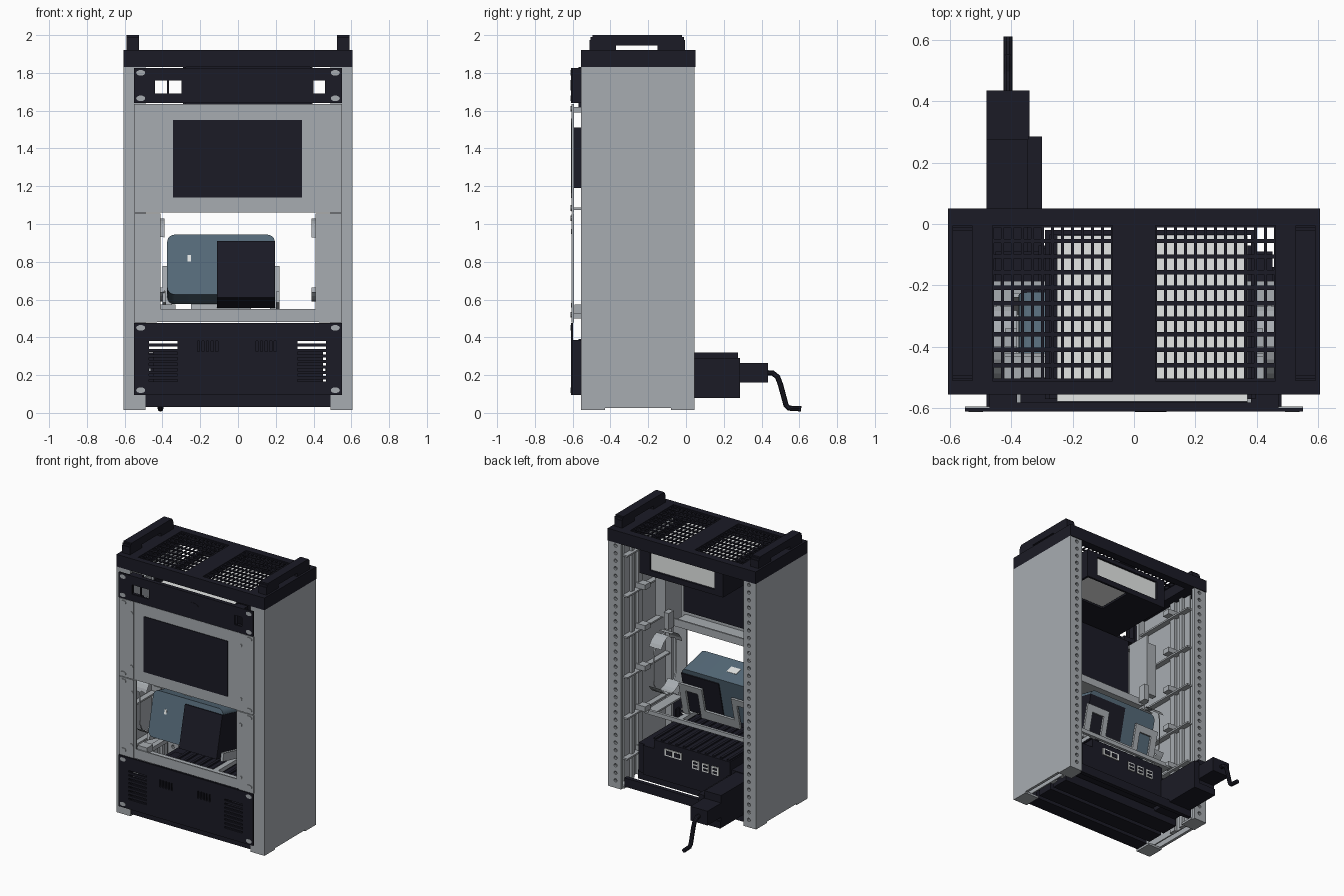
import bpy, bmesh
from math import radians
from mathutils import Matrix

cube = bpy.data.objects.get("Cube")
if cube:
    bpy.data.objects.remove(cube, do_unlink=True)


def material(name, rgb):
    m = bpy.data.materials.new(name)
    m.use_nodes = True
    m.diffuse_color = (*rgb, 1)
    m.node_tree.nodes["Principled BSDF"].inputs["Base Color"].default_value = (*rgb, 1)
    return m


DARK = material("dark navy", (0.011, 0.011, 0.019))
GREY = material("panel grey", (0.39, 0.415, 0.44))
BLUE = material("slate blue", (0.092, 0.145, 0.192))
LIGHT = material("pale grey", (0.8, 0.82, 0.81))


def add_box(bm, x0, x1, y0, y1, z0, z1):
    mat = Matrix.Translation(((x0 + x1) / 2, (y0 + y1) / 2, (z0 + z1) / 2))
    mat = mat @ Matrix.Diagonal((abs(x1 - x0), y1 - y0, z1 - z0, 1))
    bmesh.ops.create_cube(bm, size=1, matrix=mat)


def add_disc(bm, axis, centre, radius, depth, stretch=1, sides=16):
    """Cylinder along x or y, optionally stretched."""
    turn = Matrix.Rotation(radians(90), 4, "Y" if axis == "x" else "X")
    mat = Matrix.Translation(centre) @ turn @ Matrix.Diagonal((stretch, 1, 1, 1))
    bmesh.ops.create_cone(bm, cap_ends=True, segments=sides, radius1=radius,
                          radius2=radius, depth=depth, matrix=mat)


def finish(name, bm, mat):
    mesh = bpy.data.meshes.new(name)
    bm.to_mesh(mesh)
    bm.free()
    mesh.materials.append(mat)
    obj = bpy.data.objects.new(name, mesh)
    bpy.context.collection.objects.link(obj)
    return obj


def boxes(name, mat, *bounds):
    bm = bmesh.new()
    for b in bounds:
        add_box(bm, *b)
    return finish(name, bm, mat)


def cut(obj, bm, mat):
    """Subtract the shapes in bm, then drop the cutter."""
    cutter = finish("cutter", bm, mat)
    cutter.hide_render = True
    mod = obj.modifiers.new("cut", "BOOLEAN")
    mod.operation, mod.object, mod.solver = "DIFFERENCE", cutter, "EXACT"
    deps = bpy.context.evaluated_depsgraph_get()
    mesh = bpy.data.meshes.new_from_object(obj.evaluated_get(deps))
    obj.modifiers.clear()
    obj.data = mesh
    bpy.data.objects.remove(cutter, do_unlink=True)


def mirrored(b):
    return (-b[1], -b[0], *b[2:])


# Side panels: outer wall, inner wall, flanges, feet and brackets
for side, s in (("left", 1), ("right", -1)):
    flip = (lambda b: b) if s > 0 else mirrored
    parts = [(.585, .605, -.53, .02, .025, 1.83), (.49, .605, -.555, -.53, .015, 1.83),
             (.49, .605, -.53, -.43, .015, .03), (.49, .605, -.08, .02, .015, .03),
             (.54, .55, -.53, -.05, .03, 1.83), (.52, .54, -.24, -.19, .03, 1.83),
             (.52, .54, -.14, -.11, .03, 1.83)]
    for i in range(6):
        z = .2 + i * .3
        parts += [(.50, .54, -.53, -.03, z, z + .012), (.46, .54, -.24, -.18, z + .012, z + .05)]
    boxes(side + "_side_panel", GREY, *map(flip, parts))
    flange = boxes(side + "_back_flange", GREY, flip((.50, .605, .02, .045, .015, 1.83)))
    bm = bmesh.new()
    for i in range(32):
        add_disc(bm, "y", (s * .545, .03, .07 + i * .056), .013, .1, sides=10)
    cut(flange, bm, GREY)

    # Carrying handle
    hx = flip((.525, .59))
    boxes(side + "_handle", DARK, (*hx, -.51, -.37, 1.92, 1.975), (*hx, -.15, -.005, 1.92, 1.975),
          (*hx, -.37, -.15, 1.945, 1.975), (*hx, -.505, -.01, 1.975, 1.99),
          (*hx, -.495, -.02, 1.99, 2.0))

    # Side plates of the shelf, with a long rounded opening
    plate = boxes(side + "_shelf_plate", GREY, flip((.435, .447, -.595, -.185, .49, 1.055)))
    bm = bmesh.new()
    for z in (.72, .90):
        add_disc(bm, "x", (s * .44, -.385, z), .13, .1, sides=28)
    add_box(bm, *flip((.39, .49)), -.515, -.255, .72, .90)
    bm_parts = bmesh.ops.convex_hull(bm, input=bm.verts)
    bmesh.ops.delete(bm, geom=bm_parts["geom_interior"], context="VERTS")
    cut(plate, bm, GREY)
    boxes(side + "_shelf_floor", GREY, flip((.40, .475, -.53, -.185, .50, .512)))
    boxes(side + "_screen_bracket", GREY, flip((.42, .432, -.55, -.36, 1.08, 1.61)),
          flip((.432, .50, -.40, -.36, 1.15, 1.55)), flip((.38, .42, -.40, -.34, 1.08, 1.2)),
          flip((.43, .46, -.596, -.555, 1.59, 1.62)))

# Top cap: rim and thin grilles
Y0, Y1 = -.555, .05
boxes("top_cap", DARK, (-.605, .605, Y0, Y0 + .045, 1.83, 1.92), (-.605, .605, Y1 - .055, Y1, 1.83, 1.92),
      (-.605, -.46, -.51, -.005, 1.83, 1.92), (.46, .605, -.51, -.005, 1.83, 1.92),
      (-.07, .07, -.51, -.005, 1.87, 1.92))
for name, start in (("left_grille", .07), ("right_grille", -.46)):
    bars = [(start + i * .0325 - .005, start + i * .0325 + .005, -.51, -.005, 1.908, 1.914)
            for i in range(13)]
    bars += [(start, start + .39, y - .007, y + .007, 1.908, 1.915)
             for y in (-.51 + j * .0505 for j in range(11))]
    boxes(name, DARK, *bars)

# Top unit: front plate with windows, pale box and its rear frame
plate = boxes("top_front_plate", DARK, (-.55, .55, -.61, -.598, 1.64, 1.825))
bm = bmesh.new()
for x0, x1 in ((-.44, -.375), (-.365, -.30), (.40, .46)):
    add_box(bm, x0, x1, -.7, -.5, 1.69, 1.76)
cut(plate, bm, DARK)
bm = bmesh.new()
add_disc(bm, "y", (.055, -.608, 1.735), .027, .008, stretch=1.9, sides=20)
finish("front_button", bm, DARK)
for side, flip in (("left", tuple), ("right", mirrored)):
    boxes(side + "_top_unit_block", DARK, flip((.38, .47, -.598, -.555, 1.64, 1.675)),
          flip((.38, .47, -.598, -.555, 1.79, 1.825)), flip((.463, .47, -.598, -.555, 1.675, 1.79)))
boxes("top_unit_frame", DARK, (-.38, .38, -.598, -.58, 1.64, 1.66), (-.38, .38, -.598, -.58, 1.81, 1.825),
      (-.29, -.275, -.57, -.02, 1.62, 1.83), (.38, .395, -.57, -.02, 1.62, 1.83),
      (-.29, .395, -.035, -.02, 1.62, 1.66), (-.29, .395, -.035, -.02, 1.80, 1.83),
      (-.29, -.22, -.035, -.02, 1.66, 1.80), (.31, .395, -.035, -.02, 1.66, 1.80))
boxes("top_unit_floor", DARK, (-.275, .38, -.57, -.30, 1.62, 1.635), (-.275, .03, -.30, -.035, 1.62, 1.635))
boxes("pale_module", LIGHT, (-.25, .37, -.577, -.037, 1.655, 1.805))

# Screen unit: ears, centre plate, display and its housing
boxes("screen_plate", GREY, (-.55, -.43, -.605, -.594, 1.06, 1.635), (.43, .55, -.605, -.594, 1.06, 1.635),
      (-.43, .43, -.603, -.594, 1.06, 1.635))
boxes("screen_face", DARK, (-.345, .34, -.608, -.603, 1.14, 1.55))
boxes("screen_body", DARK, (-.37, .37, -.594, -.54, 1.19, 1.51), (-.37, .37, -.54, -.50, 1.16, 1.6))
boxes("screen_ledge", GREY, (-.42, .42, -.594, -.42, 1.075, 1.088), (-.42, .42, -.432, -.42, 1.088, 1.13))

# Open shelf
boxes("shelf_front", GREY, (-.55, -.43, -.605, -.594, .478, 1.055), (.43, .55, -.605, -.594, .478, 1.055),
      (-.43, -.41, -.603, -.594, .49, 1.055), (.41, .43, -.603, -.594, .49, 1.055),
      (-.43, .43, -.603, -.594, .48, .55))
boxes("shelf_frame", GREY, (-.435, .435, -.205, -.185, .50, .53), (-.435, .435, -.594, -.53, .50, .53),
      (-.40, -.36, -.53, -.205, .50, .53), (.17, .21, -.53, -.205, .50, .53),
      (-.41, -.33, -.59, -.52, .53, .575))

# Leaning device with its dark half and cradle, built upright and tilted back
device = boxes("device_body", BLUE, (-.375, .195, -.485, -.255, .597, .922))
bm = bmesh.new()
bm.from_mesh(device.data)
corners = [e for e in bm.edges if abs(e.verts[0].co.y - e.verts[1].co.y) > .1]
bmesh.ops.bevel(bm, geom=corners, offset=.04, segments=6, profile=.5, affect="EDGES")
bm.to_mesh(device.data)
bm.free()
cover = boxes("device_dark_cover", DARK, (-.11, .197, -.495, -.248, .577, .886))
tag = boxes("device_tag", LIGHT, (-.268, -.25, -.488, -.484, .775, .81))
label = boxes("device_label", LIGHT, (-.19, -.11, -.41, -.35, .919, .924))
YC = (-.246, -.231)
cradle = boxes("device_cradle", GREY, (-.40, -.35, *YC, .56, .807), (-.35, -.21, *YC, .757, .807),
               (-.25, -.21, *YC, .62, .757), (-.25, .07, *YC, .56, .63), (.03, .07, *YC, .63, .757),
               (.03, .18, *YC, .757, .807), (.17, .22, *YC, .56, .807),
               (-.40, -.38, -.45, -.246, .56, .62), (.20, .22, -.45, -.246, .56, .62))
pivot = Matrix.Translation((0, -.37, .76))
lean = pivot @ Matrix.Rotation(radians(-13), 4, "X") @ pivot.inverted()
for obj in (device, cover, tag, label, cradle):
    obj.data.transform(lean)

# Lower unit: vented plate, case, rear ports
plate = boxes("lower_front_plate", DARK, (-.55, .55, -.61, -.598, .095, .475))
bm = bmesh.new()
for i in range(8):
    z = .165 + i * .029
    for x0, x1 in ((-.47, -.32), (.315, .465)):
        add_box(bm, x0, x1, -.7, -.5, z, z + .012)
for x0 in (-.215, .095):
    for i in range(5):
        add_box(bm, x0 + i * .024, x0 + i * .024 + .012, -.7, -.5, .325, .38)
cut(plate, bm, DARK)
boxes("lower_case", DARK, (-.48, -.47, -.598, -.555, .095, .385), (.47, .48, -.598, -.555, .095, .385),
      (-.45, .45, -.598, -.09, .11, .325), (-.31, .40, -.09, -.07, .11, .325),
      (-.31, .31, -.57, -.07, .325, .39))
boxes("lower_case_ribs", DARK, *[(-.3 + i * .06, -.28 + i * .06, -.54, -.08, .39, .40) for i in range(11)])
boxes("rear_ports", LIGHT, (.08, .22, -.07, -.064, .30, .35),
      *[(x, x + .055, -.07, -.064, .265, .325) for x in (-.06, -.14, -.22)])
boxes("port_sockets", DARK, (.095, .14, -.064, -.06, .31, .34), (.16, .205, -.064, -.06, .31, .34),
      *[(x + .01, x + .045, -.064, -.06, z, z + .014) for x in (-.06, -.14, -.22) for z in (.275, .301)])

# Base crossbars
boxes("base_bars", DARK, *[(-.49, .49, y, y + w, .03, .095)
                           for y, w in ((-.55, .1), (-.42, .12), (-.27, .13), (-.01, .03))])

# Drive box and crank
boxes("drive_box", DARK, (-.48, -.345, -.19, .275, .08, .32), (-.345, -.30, -.19, .285, .08, .29),
      (-.48, -.345, .275, .285, .08, .13), (-.48, -.34, .275, .435, .16, .265))
curve = bpy.data.curves.new("crank", "CURVE")
curve.dimensions, curve.bevel_depth, curve.bevel_resolution = "3D", .015, 3
spline = curve.splines.new("POLY")
path = ((.43, .212), (.46, .21), (.485, .19), (.5, .15), (.53, .04), (.545, .025), (.61, .022))
spline.points.add(len(path) - 1)
for p, (y, z) in zip(spline.points, path):
    p.co = (-.41, y, z, 1)
curve.use_fill_caps = True
curve.materials.append(DARK)
source = bpy.data.objects.new("crank_path", curve)
bpy.context.collection.objects.link(source)
mesh = bpy.data.meshes.new_from_object(source.evaluated_get(bpy.context.evaluated_depsgraph_get()))
bpy.data.objects.remove(source, do_unlink=True)
crank = bpy.data.objects.new("crank", mesh)
bpy.context.collection.objects.link(crank)

# Mounting bolts in the plate corners and small pins
bm = bmesh.new()
for x in (-.515, .515):
    for z in (1.80, 1.665, 1.61, 1.085, 1.03, .52, .45, .12):
        add_disc(bm, "y", (x, -.607, z), .015, .008, stretch=1.6)
for x in (-.445, .445):
    for z in (1.545, 1.15, .96, .57):
        add_disc(bm, "y", (x, -.605, z), .013, .01)
bolts = finish("plate_bolts", bm, GREY)

bpy.ops.object.select_all(action="DESELECT")
for obj in (device, crank, bolts):
    obj.select_set(True)
bpy.context.view_layer.objects.active = device
bpy.ops.object.shade_smooth_by_angle()
